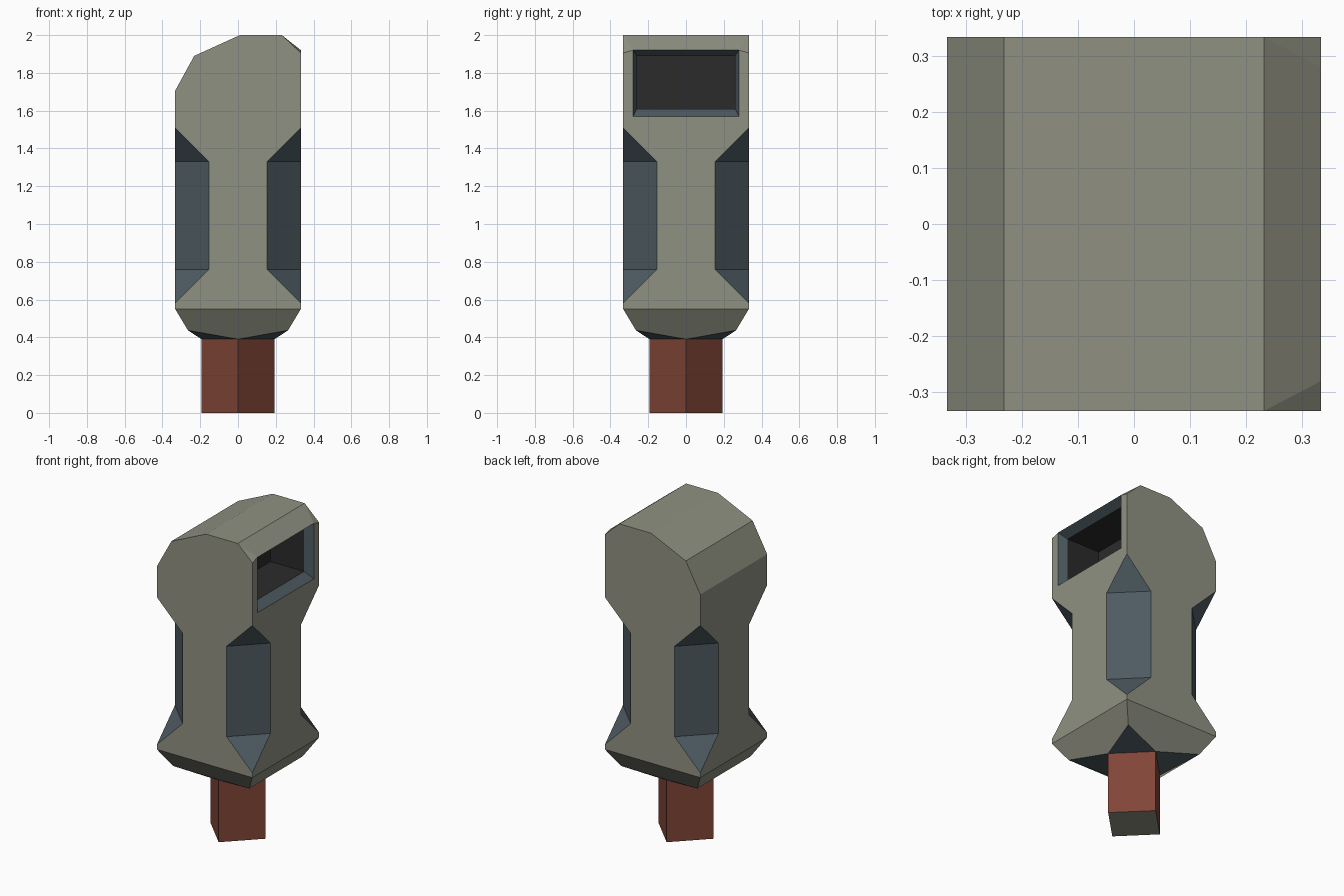
import bpy, bmesh, math
from mathutils import Matrix, Vector

if "Cube" in bpy.data.objects:
    bpy.data.objects.remove(bpy.data.objects["Cube"])

W = 0.333      # half width of the body
N = 0.153      # where the corner notches start
R = 0.193      # half diagonal of the handle


def material(name, rgb):
    m = bpy.data.materials.new(name)
    m.diffuse_color = (*rgb, 1)
    m.use_nodes = True
    m.node_tree.nodes["Principled BSDF"].inputs["Base Color"].default_value = m.diffuse_color
    return m


shell = material("shell", (0.28, 0.285, 0.225))
trim = material("trim", (0.075, 0.105, 0.12))
dark = material("dark", (0.024, 0.024, 0.024))
rust = material("rust", (0.22, 0.06, 0.038))


def finish(bm, name, mats):
    bmesh.ops.remove_doubles(bm, verts=bm.verts, dist=0.0005)
    bmesh.ops.recalc_face_normals(bm, faces=bm.faces)
    me = bpy.data.meshes.new(name)
    bm.to_mesh(me)
    bm.free()
    for m in mats:
        me.materials.append(m)
    ob = bpy.data.objects.new(name, me)
    bpy.context.collection.objects.link(ob)
    return ob


bm = bmesh.new()


def face(pts, mat=0, turn=0):
    rot = Matrix.Rotation(turn * math.pi / 2, 3, 'Z')
    f = bm.faces.new([bm.verts.new(rot @ Vector(p)) for p in pts])
    f.material_index = mat


# Side walls, drawn as (across, up) outlines with notched edges
notch = [(W, 0.55), (W, 0.58), (N, 0.76), (N, 1.33), (W, 1.51)]
waist = [(-a, z) for a, z in reversed(notch)]
roof = [(W, 1.905), (0.232, 2.0), (0.01, 2.0), (-0.232, 1.89), (-W, 1.705)]
tops = [
    roof,
    [(W, 1.905), (0.28, 1.92), (0.28, 1.57), (-0.28, 1.57), (-0.28, 1.92), (-W, 1.905)],
    [(-a, z) for a, z in reversed(roof)],
    [(W, 1.705), (-W, 1.705)],
]
for k, top in enumerate(tops):
    face([(a, -W, z) for a, z in notch + top + waist], 0, k)

# Corner notches and tapered base, repeated on four sides
for k in range(4):
    face([(N, -W, 0.76), (W, -N, 0.76), (W, -N, 1.33), (N, -W, 1.33)], 1, k)
    face([(N, -W, 1.33), (W, -N, 1.33), (W, -W, 1.51)], 1, k)
    face([(N, -W, 0.76), (W, -W, 0.58), (W, -N, 0.76)], 1, k)
    face([(-W, -W, 0.55), (-0.265, -0.265, 0.437), (0, -R, 0.39),
          (0.265, -0.265, 0.437), (W, -W, 0.55)], 0, k)
    face([(0, -R, 0.39), (R, 0, 0.39), (0.265, -0.265, 0.437)], 1, k)

# Roof strips, and the chamfer above the window
for (a, za), (b, zb) in zip(roof[1:], roof[2:]):
    face([(a, -W, za), (a, W, za), (b, W, zb), (b, -W, zb)])
face([(0.232, -W, 2), (W, -0.28, 1.92), (W, 0.28, 1.92), (0.232, W, 2)])
for s in (-1, 1):
    face([(0.232, s * W, 2), (W, s * W, 1.905), (W, s * 0.28, 1.92)])


# Window: bevelled rim, then a deep dark pocket
def ring(x, y, lo, hi):
    return [(x, -y, lo), (x, y, lo), (x, y, hi), (x, -y, hi)]


rings = [ring(W, 0.28, 1.57, 1.92), ring(0.28, 0.26, 1.61, 1.89), ring(0.045, 0.26, 1.61, 1.89)]
for i in range(2):
    for j in range(4):
        n = (j + 1) % 4
        face([rings[i][j], rings[i][n], rings[i + 1][n], rings[i + 1][j]], i + 1)
face(rings[2], 2)
finish(bm, "body", [shell, trim, dark])

# Handle: square post turned 45 degrees, with a shell-coloured underside
bm = bmesh.new()
bmesh.ops.create_cone(bm, cap_ends=True, segments=4, radius1=R, radius2=R, depth=0.39,
                      matrix=Matrix.Translation((0, 0, 0.195)))
# Make sure the post's corners lie on the x and y axes
if min(abs(v.co.x) for v in bm.verts) > 0.01:
    bmesh.ops.rotate(bm, verts=bm.verts, matrix=Matrix.Rotation(math.pi / 4, 3, 'Z'))
for f in bm.faces:
    f.material_index = 1 if abs(f.normal.z) > 0.5 else 0
finish(bm, "handle", [rust, shell])
